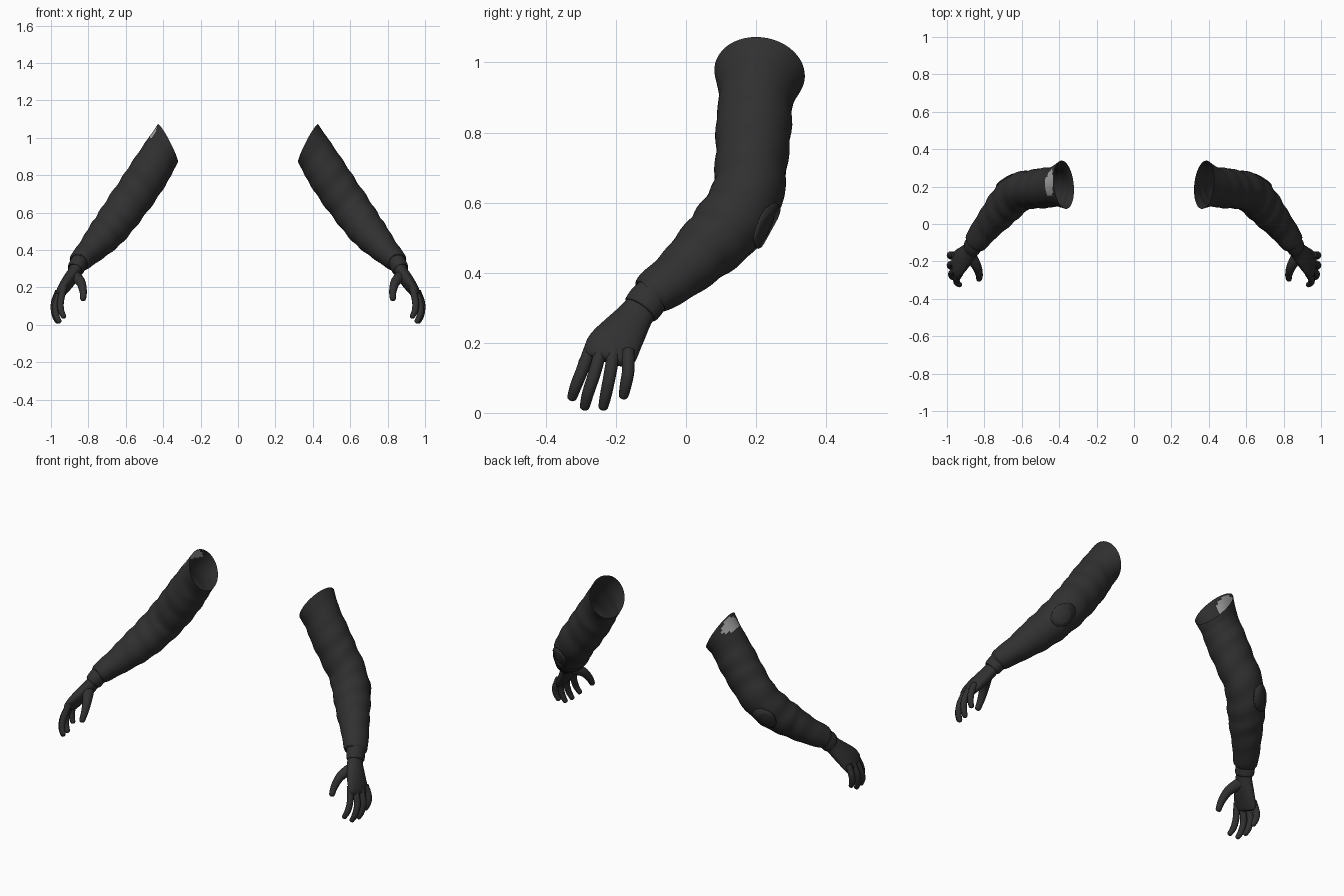
import bpy, bmesh, math
from mathutils import Vector

cube = bpy.data.objects.get("Cube")
if cube:
    bpy.data.objects.remove(cube)


def material(name, value):
    m = bpy.data.materials.new(name)
    m.use_nodes = True
    m.diffuse_color = (value, value, value, 1)
    m.node_tree.nodes["Principled BSDF"].inputs["Base Color"].default_value = (value, value, value, 1)
    return m


CLOTH = material("charcoal cloth", 0.03)
PATCH = material("light grey patch", 0.36)


def smooth_path(stations, steps):
    """Catmull-Rom interpolation of station tuples."""
    pts = [stations[0]] + stations + [stations[-1]]
    out = []
    for i in range(1, len(pts) - 2):
        for s in range(steps):
            t = s / steps
            out.append([0.5 * (2 * b + (c - a) * t + (2 * a - 5 * b + 4 * c - d) * t * t
                               + (3 * b - a - 3 * c + d) * t ** 3)
                        for a, b, c, d in zip(*pts[i - 1:i + 3])])
    return out + [list(stations[-1])]


def finish(bm, name, side, smooth=60):
    for v in bm.verts:
        v.co.x *= side
    bmesh.ops.recalc_face_normals(bm, faces=bm.faces)
    mesh = bpy.data.meshes.new(name)
    bm.to_mesh(mesh)
    bm.free()
    ob = bpy.data.objects.new(("left_" if side > 0 else "right_") + name, mesh)
    bpy.context.collection.objects.link(ob)
    mesh.materials.append(CLOTH)
    bpy.ops.object.select_all(action='DESELECT')
    ob.select_set(True)
    bpy.context.view_layer.objects.active = ob
    bpy.ops.object.shade_smooth_by_angle(angle=math.radians(smooth))
    return ob


def loft(name, side, stations, across, segs=24, steps=5, caps=(False, False), folds=0.0):
    """Tube through stations (x, y, z, thickness, width, skew)."""
    path = smooth_path(stations, steps)
    centres = [Vector(p[:3]) for p in path]
    bm = bmesh.new()
    rings = []
    for i, p in enumerate(path):
        t = (centres[min(i + 1, len(path) - 1)] - centres[max(i - 1, 0)]).normalized()
        w = Vector(across)
        v = (w - t * w.dot(t)).normalized()
        u = t.cross(v)
        ring = []
        for k in range(segs):
            a = math.tau * k / segs
            f = 1 + folds * math.sin(i * 0.85 + 2 * math.sin(a + 0.7)) * math.sin(math.pi * i / len(path))
            ring.append(bm.verts.new(centres[i] + f * ((u * p[3] + t * p[5]) * math.cos(a)
                                                       + v * p[4] * math.sin(a))))
        rings.append(ring)
    for r0, r1 in zip(rings, rings[1:]):
        for k in range(segs):
            n = (k + 1) % segs
            bm.faces.new((r0[k], r0[n], r1[n], r1[k]))
    for ring, cap in zip((rings[0], rings[-1]), caps):
        if cap:
            bm.faces.new(ring)
    return finish(bm, name, side)


def digit(name, side, points, radii):
    """Finger with a rounded tip."""
    st = [(*p, r, r, 0) for p, r in zip(points, radii)]
    a, b = Vector(points[-2]), Vector(points[-1])
    d, r = (b - a).normalized(), radii[-1]
    path = smooth_path(st, 4)
    for ang in (25, 50, 72, 85):
        s, c = math.sin(math.radians(ang)), math.cos(math.radians(ang))
        path.append([*(b + d * r * 0.8 * s), r * c, r * c, 0])
    return loft(name, side, path, (0, 1, 0.2), segs=14, steps=1, caps=(True, True))


SLEEVE = [
    (.375, .21, .97, .100, .130, -.057),
    (.42, .20, .90, .104, .107, -.025),
    (.473, .193, .815, .109, .108, 0),
    (.535, .187, .72, .109, .103, 0),
    (.61, .172, .615, .106, .102, 0),
    (.675, .115, .525, .100, .102, 0),
    (.73, .05, .46, .090, .090, 0),
    (.79, -.02, .395, .072, .077, 0),
    (.845, -.093, .342, .058, .066, 0),
    (.853, -.104, .334, .044, .050, 0),
]
BAND = [
    (.843, -.09, .343, .046, .052, 0),
    (.858, -.112, .318, .047, .056, 0),
    (.868, -.128, .296, .044, .054, 0),
    (.870, -.131, .292, .036, .045, 0),
]
PALM = [
    (.860, -.115, .315, .036, .048, 0),
    (.875, -.142, .280, .036, .051, 0),
    (.905, -.175, .235, .036, .064, 0),
    (.937, -.207, .190, .030, .076, 0),
    (.955, -.222, .158, .022, .072, 0),
    (.960, -.226, .148, .010, .055, 0),
]
FINGER = (.018, .018, .017, .014)
DIGITS = {
    "index_finger": ([(.93, -.265, .205), (.948, -.293, .13), (.947, -.313, .08), (.932, -.325, .045)], FINGER),
    "middle_finger": ([(.945, -.24, .19), (.974, -.262, .11), (.973, -.28, .055), (.957, -.289, .018)], FINGER),
    "ring_finger": ([(.955, -.205, .18), (.982, -.217, .11), (.98, -.228, .055), (.965, -.236, .018)], FINGER),
    "little_finger": ([(.96, -.165, .18), (.982, -.165, .12), (.981, -.172, .08), (.97, -.178, .05)], FINGER),
    "thumb": ([(.875, -.17, .26), (.842, -.225, .23), (.828, -.268, .18), (.828, -.293, .14)],
              (.034, .026, .020, .016)),
}

for side in (1, -1):
    sleeve = loft("sleeve", side, SLEEVE, (0, 1, 0), segs=48, steps=8, folds=0.025)

    # light shoulder patch, on one arm only
    if side < 0:
        sleeve.data.materials.append(PATCH)
        for f in sleeve.data.polygons:
            c = f.center
            if c.x < -.435 and abs(c.y - .225) < .075 and c.z > 1.0:
                f.material_index = 1

    # round elbow pad laid on the back of the sleeve
    bm = bmesh.new()
    bmesh.ops.create_circle(bm, cap_ends=True, segments=32, radius=.078)
    for _ in range(4):
        bmesh.ops.inset_region(bm, faces=[f for f in bm.faces if len(f.verts) > 4], thickness=.015)
    turn = Vector((.35, .85, -.4)).to_track_quat('Z', 'Y')
    for v in bm.verts:
        v.co = turn @ v.co + Vector((.69, .255, .525))
    pad = finish(bm, "elbow_pad", side)
    wrap = pad.modifiers.new("wrap", 'SHRINKWRAP')
    wrap.target = sleeve
    wrap.wrap_mode = 'ABOVE_SURFACE'
    wrap.offset = .004
    rim = pad.modifiers.new("rim", 'SOLIDIFY')
    rim.thickness = .006
    rim.offset = 0

    # wrist band, palm and digits
    loft("wrist_band", side, BAND, (-.1, -.9, .35))
    loft("palm", side, PALM, (-.12, -.92, .36), caps=(False, True))
    for name, (points, radii) in DIGITS.items():
        digit(name, side, points, radii)
